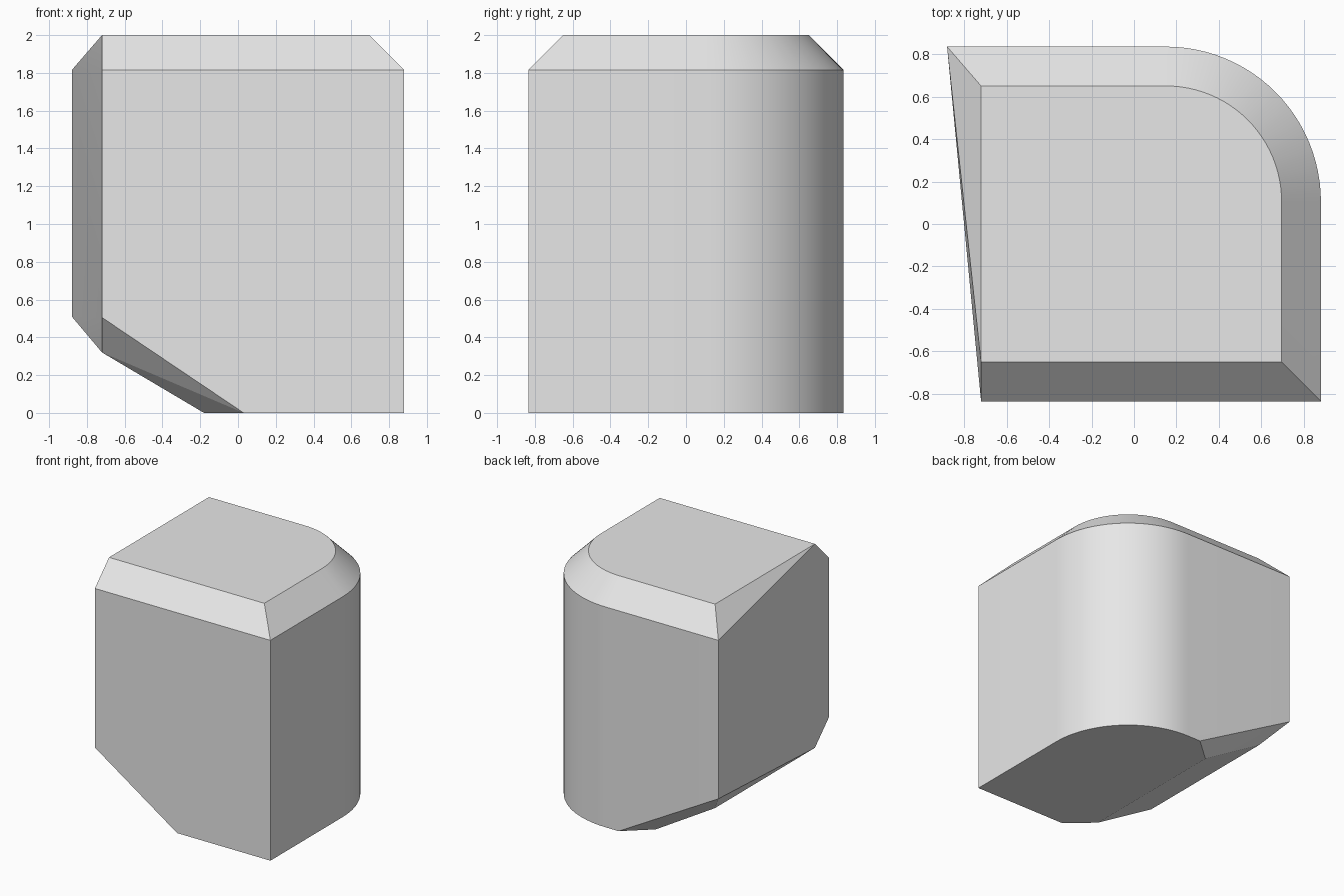
import bpy
import bmesh
import math

if "Cube" in bpy.data.objects:
    bpy.data.objects.remove(bpy.data.objects["Cube"])

ARC_STEPS = 24
CX, CY = 0.15, 0.105   # centre of the rounded back right corner


def outline(left_front, left_back, right, half_depth, radius, z):
    """Plan outline with one large rounded corner at the back right."""
    pts = [(left_front, -half_depth, z), (right, -half_depth, z)]
    for i in range(ARC_STEPS + 1):
        a = math.pi / 2 * i / ARC_STEPS
        pts.append((CX + radius * math.cos(a), CY + radius * math.sin(a), z))
    pts.append((left_back, half_depth, z))
    return pts


points = []
# Top face, and the wide rim below its chamfer
points += outline(-0.72, -0.72, 0.695, 0.65, 0.545, 2.0)
points += outline(-0.72, -0.88, 0.88, 0.835, 0.73, 1.815)
# Base outline, cut short on the left
points += outline(0.03, 0.03, 0.88, 0.835, 0.73, 0.0)
# Sloped lower left side: outer corners and chamfered underside
points += [(-0.72, -0.835, 0.505), (-0.88, 0.835, 0.51)]
for side in (-1, 1):
    points += [(-0.72, side * 0.65, 0.32), (-0.18, side * 0.65, 0.0)]

bm = bmesh.new()
for p in points:
    bm.verts.new(p)
hull = bmesh.ops.convex_hull(bm, input=bm.verts[:])
unused = {g for g in hull["geom_interior"] + hull["geom_unused"]
          if isinstance(g, bmesh.types.BMVert)}
bmesh.ops.delete(bm, geom=list(unused), context='VERTS')
# Merge the coplanar triangles into clean faces
bmesh.ops.dissolve_limit(bm, angle_limit=math.radians(0.5),
                         verts=bm.verts[:], edges=bm.edges[:])
bmesh.ops.recalc_face_normals(bm, faces=bm.faces[:])

mesh = bpy.data.meshes.new("chamfered_block")
bm.to_mesh(mesh)
bm.free()
block = bpy.data.objects.new("chamfered_block", mesh)
bpy.context.collection.objects.link(block)

grey = bpy.data.materials.new("light grey")
grey.diffuse_color = (0.8, 0.8, 0.8, 1.0)
grey.use_nodes = True
grey.node_tree.nodes["Principled BSDF"].inputs["Base Color"].default_value = grey.diffuse_color
mesh.materials.append(grey)

# Smooth the rounded corner only, keeping every chamfer edge sharp
bpy.context.view_layer.objects.active = block
block.select_set(True)
bpy.ops.object.shade_smooth_by_angle(angle=math.radians(6))
